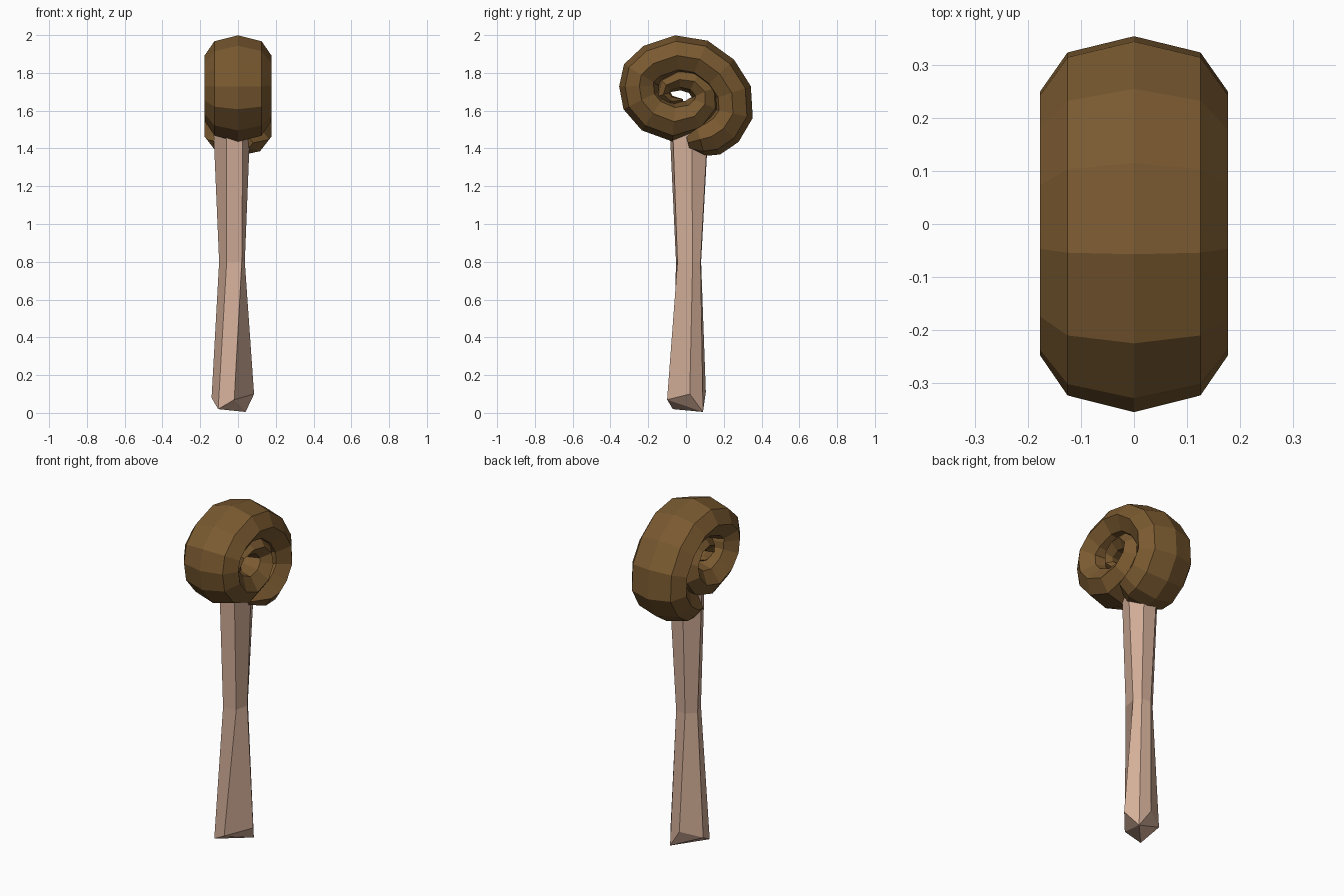
import bpy, bmesh, math
from mathutils import Vector


def material(name, rgb):
    m = bpy.data.materials.new(name)
    m.diffuse_color = (*rgb, 1)
    return m


def finish(name, bm, mat):
    bmesh.ops.recalc_face_normals(bm, faces=bm.faces)
    mesh = bpy.data.meshes.new(name)
    bm.to_mesh(mesh)
    bm.free()
    mesh.materials.append(mat)
    obj = bpy.data.objects.new(name, mesh)
    bpy.context.collection.objects.link(obj)
    return obj


def bridge(bm, rings):
    for a, b in zip(rings, rings[1:]):
        n = len(a)
        for i in range(n):
            j = (i + 1) % n
            bm.faces.new((a[i], a[j], b[j], b[i]))


brown = material("dark brown", (0.195, 0.102, 0.03))
tan = material("pale tan", (0.66, 0.43, 0.32))

# Coiled cap: (y, z, thickness, half width) along the spiral, outer end first
path = [
    (0.01, 1.43, 0.04, 0.08), (0.075, 1.447, 0.09, 0.165),
    (0.135, 1.463, 0.105, 0.177), (0.2, 1.507, 0.107, 0.177),
    (0.249, 1.585, 0.107, 0.177), (0.242, 1.695, 0.107, 0.177),
    (0.177, 1.796, 0.107, 0.177), (0.073, 1.872, 0.107, 0.177),
    (-0.047, 1.892, 0.107, 0.177), (-0.174, 1.849, 0.107, 0.177),
    (-0.237, 1.79, 0.107, 0.177), (-0.247, 1.73, 0.107, 0.177),
    (-0.235, 1.655, 0.107, 0.177), (-0.175, 1.585, 0.107, 0.177),
    (-0.064, 1.542, 0.106, 0.175), (0.045, 1.57, 0.095, 0.168),
    (0.1, 1.635, 0.085, 0.16), (0.1, 1.70, 0.075, 0.15),
    (0.045, 1.755, 0.068, 0.14), (-0.035, 1.765, 0.058, 0.13),
    (-0.105, 1.735, 0.048, 0.115), (-0.12, 1.685, 0.04, 0.10),
    (-0.08, 1.65, 0.03, 0.08), (-0.015, 1.655, 0.006, 0.02),
]
bm = bmesh.new()
rings = []
for i, (y, z, thick, wide) in enumerate(path):
    prev, nxt = path[max(i - 1, 0)], path[min(i + 1, len(path) - 1)]
    tangent = Vector((0, nxt[0] - prev[0], nxt[1] - prev[1])).normalized()
    out = Vector((0, tangent.z, -tangent.y))
    ring = []
    for k in range(8):
        a = k * math.tau / 8
        p = Vector((0, y, z)) + out * thick * math.cos(a)
        p.x = wide * math.sin(a)
        ring.append(bm.verts.new(p))
    rings.append(ring)
bridge(bm, rings)
bm.faces.new(rings[0])
bm.faces.new(rings[-1])
finish("coiled_cap", bm, brown)

# Six-sided stalk, pinched at mid height, with a rough cut foot
levels = [
    [(-0.02, -0.10, 0.07), (0.085, 0.02, 0.10), (0.04, 0.09, 0.005),
     (-0.03, 0.105, 0.11), (-0.14, 0.04, 0.08), (-0.105, -0.07, 0.02)],
    [(0.02, -0.045, 0.8), (0.036, 0.035, 0.8), (0.01, 0.077, 0.8),
     (-0.05, 0.08, 0.8), (-0.1, 0.035, 0.8), (-0.06, -0.053, 0.8)],
    [(0.025, -0.07, 1.5), (0.064, 0.03, 1.5), (0.025, 0.115, 1.5),
     (-0.06, 0.118, 1.5), (-0.13, 0.04, 1.5), (-0.06, -0.086, 1.5)],
]
bm = bmesh.new()
rings = [[bm.verts.new(p) for p in level] for level in levels]
bridge(bm, rings)
bm.faces.new(rings[2])
foot = rings[0]
for tri in ((5, 0, 2), (0, 1, 2), (5, 2, 4), (4, 2, 3)):
    bm.faces.new([foot[i] for i in tri])
finish("stalk", bm, tan)
